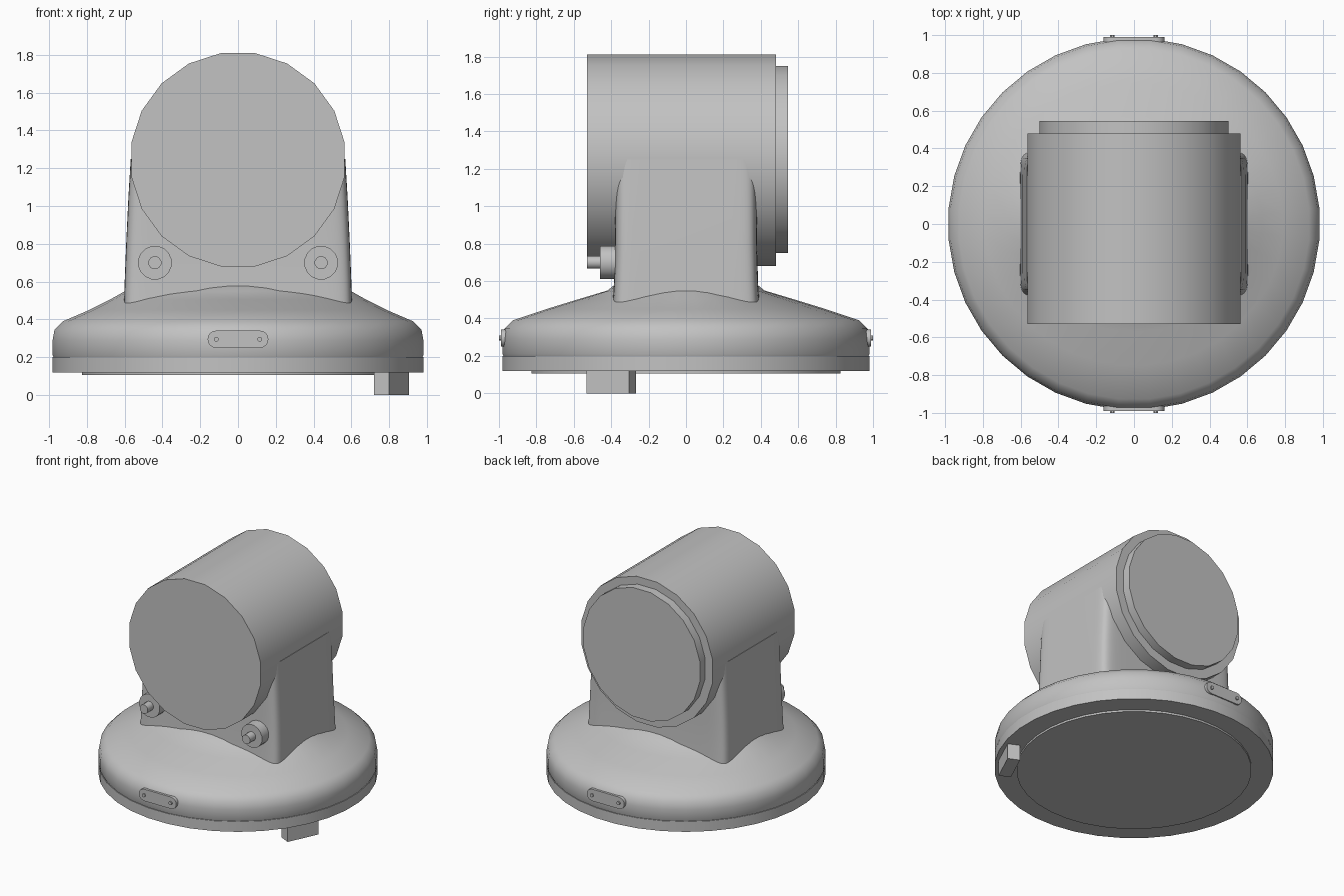
import bpy, bmesh, math
from mathutils import Matrix

cube = bpy.data.objects.get("Cube")
if cube:
    bpy.data.objects.remove(cube, do_unlink=True)


def make_material(name, grey):
    m = bpy.data.materials.new(name)
    m.use_nodes = True
    col = (grey, grey, grey, 1)
    m.diffuse_color = col
    m.node_tree.nodes["Principled BSDF"].inputs["Base Color"].default_value = col
    return m


METAL = make_material("plain grey metal", 0.54)


def finish(name, bm, smooth=True):
    bmesh.ops.recalc_face_normals(bm, faces=bm.faces)
    mesh = bpy.data.meshes.new(name)
    bm.to_mesh(mesh)
    bm.free()
    ob = bpy.data.objects.new(name, mesh)
    bpy.context.collection.objects.link(ob)
    mesh.materials.append(METAL)
    if smooth:
        bpy.ops.object.select_all(action='DESELECT')
        ob.select_set(True)
        bpy.context.view_layer.objects.active = ob
        bpy.ops.object.shade_smooth_by_angle(angle=math.radians(40))
    return ob


def loft(name, rings, sides, power=2):
    """Stack of superellipse rings (half width, half depth, z)."""
    bm = bmesh.new()
    loops = []
    for rx, ry, z in rings:
        loop = []
        for i in range(sides):
            a = math.tau * (i + 0.5) / sides
            c, s = math.cos(a), math.sin(a)
            x = rx * math.copysign(abs(c) ** (2 / power), c)
            y = ry * math.copysign(abs(s) ** (2 / power), s)
            loop.append(bm.verts.new((x, y, z)))
        loops.append(loop)
    for lo, hi in zip(loops, loops[1:]):
        for i in range(sides):
            j = (i + 1) % sides
            bm.faces.new((lo[i], lo[j], hi[j], hi[i]))
    bm.faces.new(loops[0])
    bm.faces.new(loops[-1])
    return finish(name, bm)


def rod(name, x, z, radius, y0, y1, sides=20):
    """Cylinder lying along the y axis, with a flat side on top."""
    bm = bmesh.new()
    bmesh.ops.create_cone(bm, cap_ends=True, segments=sides, radius1=radius,
                          radius2=radius, depth=y1 - y0,
                          matrix=Matrix.Translation((x, (y0 + y1) / 2, z))
                          @ Matrix.Rotation(math.pi / 2, 4, 'X')
                          @ Matrix.Rotation(math.pi / sides, 4, 'Z'))
    return finish(name, bm)


# Bottom plate, base ring and the domed housing
loft("bottom_plate", [(0.83, 0.83, 0.105), (0.83, 0.83, 0.14)], 36)
loft("base_ring", [(0.985, 0.985, 0.12), (0.985, 0.985, 0.2)], 36)
loft("domed_housing", [
    (0.975, 0.975, 0.19), (0.985, 0.985, 0.21), (0.985, 0.985, 0.29),
    (0.975, 0.975, 0.345), (0.93, 0.93, 0.39), (0.79, 0.75, 0.45),
    (0.68, 0.57, 0.505), (0.6, 0.42, 0.55), (0.5, 0.36, 0.6)], 36)

# Upright neck with tight corners, running up into the sides of the drum
loft("neck", [(0.605, 0.395, 0.42), (0.6, 0.385, 0.6), (0.592, 0.38, 0.8),
              (0.58, 0.38, 1.05), (0.568, 0.38, 1.25)], 64, power=14)

# Horizontal drum with a narrower rear cap
rod("drum", 0, 1.245, 0.572, -0.53, 0.48)
rod("rear_cap", 0, 1.25, 0.507, 0.47, 0.545)

# Bolts on the front of the neck
for side, sx in (("left", 1), ("right", -1)):
    rod(side + "_bolt_boss", sx * 0.44, 0.7, 0.09, -0.46, -0.34, 16)
    rod(side + "_bolt_pin", sx * 0.44, 0.7, 0.035, -0.53, -0.45, 12)

# Rounded plates with two screws each, front and back
for place, sy in (("front", -1), ("back", 1)):
    bm = bmesh.new()
    half, r, z = 0.115, 0.046, 0.295
    outline = []
    for i in range(18):
        a = -math.pi / 2 + math.pi * (i if i < 9 else i - 1) / 8
        cx = half if i < 9 else -half
        outline.append(bm.verts.new((cx + r * math.cos(a), sy * 0.96, z + r * math.sin(a))))
    face = bm.faces.new(outline)
    out = bmesh.ops.extrude_face_region(bm, geom=[face])
    for v in out["geom"]:
        if isinstance(v, bmesh.types.BMVert):
            v.co.y = sy * 0.99
    finish(place + "_plate", bm)
    for side, sx in (("left", 1), ("right", -1)):
        ya, yb = sorted((sy * 0.98, sy * 1.0))
        rod(f"{place}_plate_{side}_screw", sx * half, z, 0.014, ya, yb, 8)

# Small block hanging under the rim
bm = bmesh.new()
bmesh.ops.create_cube(bm, size=1, matrix=Matrix.Translation((0.8125, -0.4, 0.07))
                      @ Matrix.Rotation(math.radians(65), 4, 'Z')
                      @ Matrix.Diagonal((0.25, 0.09, 0.14, 1)))
finish("stop_block", bm, smooth=False)
